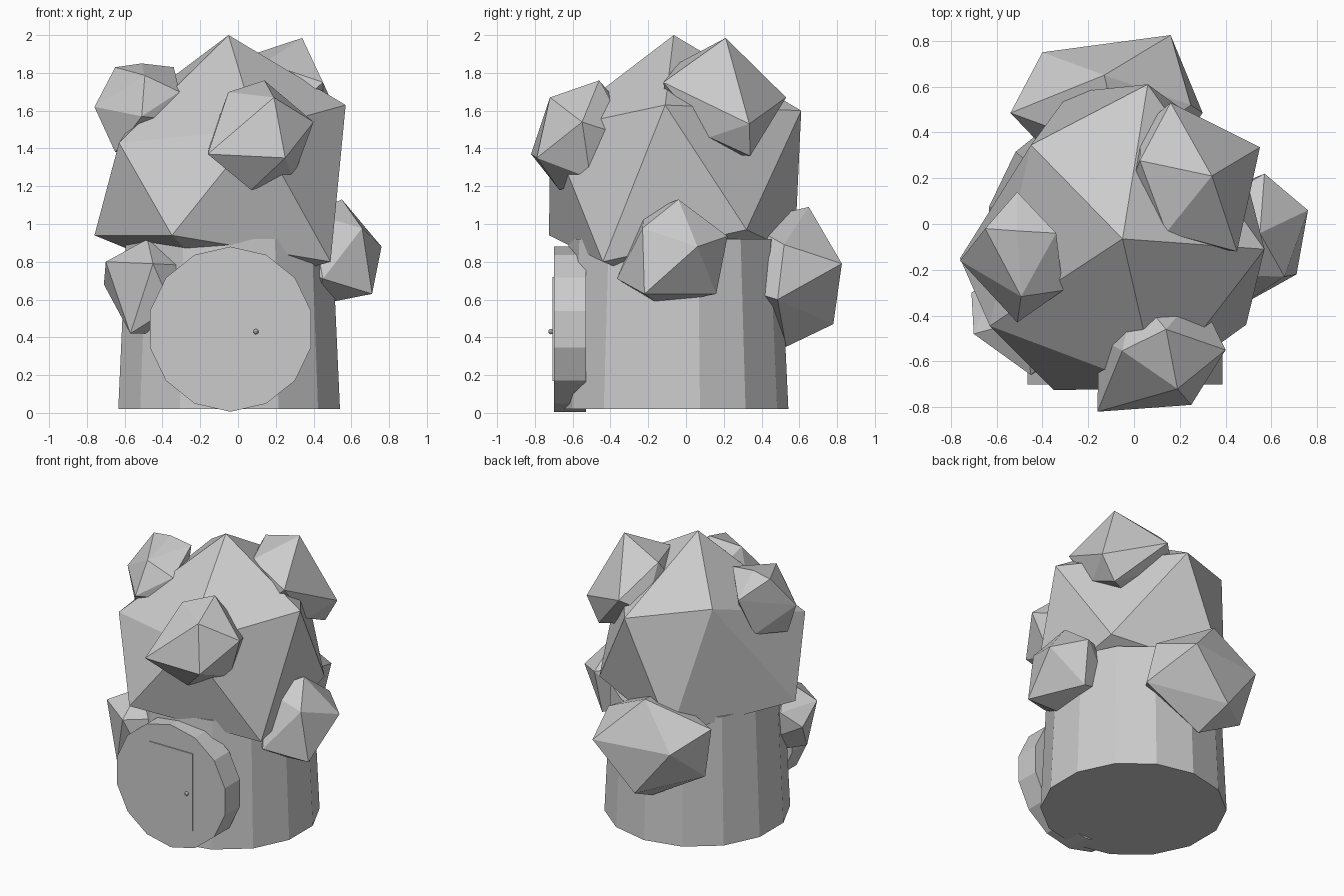
import bpy, bmesh
from math import pi
from mathutils import Vector, Matrix

if "Cube" in bpy.data.objects:
    bpy.data.objects.remove(bpy.data.objects["Cube"])


def finish(name, bm):
    bmesh.ops.recalc_face_normals(bm, faces=bm.faces)
    me = bpy.data.meshes.new(name)
    bm.to_mesh(me)
    bm.free()
    ob = bpy.data.objects.new(name, me)
    bpy.context.collection.objects.link(ob)
    return ob


def cone(name, r1, r2, depth, loc, sides=14, rot=None):
    bm = bmesh.new()
    bmesh.ops.create_cone(bm, cap_ends=True, segments=sides, radius1=r1, radius2=r2,
                          depth=depth, matrix=Matrix.Translation(loc) @ (rot or Matrix()))
    return finish(name, bm)


def clump(name, centre, size, *corners):
    """Stretched icosahedron: first two corners orient it, all corners pull the nearest vertex."""
    c, s = Vector(centre), Vector(size)
    local = lambda p: Vector([(a - b) / k for a, b, k in zip(p, c, s)])
    bm = bmesh.new()
    bmesh.ops.create_icosphere(bm, subdivisions=1, radius=1)
    vs = sorted(bm.verts, key=lambda v: -v.co.z)

    def frame(z, x):
        z = z.normalized()
        x = (x - z * x.dot(z)).normalized()
        return Matrix((x, z.cross(x), z)).transposed()

    rot = (frame(local(corners[0]), local(corners[1]))
           @ frame(vs[0].co.copy(), vs[1].co.copy()).transposed())
    for v in bm.verts:
        p = rot @ v.co
        v.co = c + Vector((p.x * s.x, p.y * s.y, p.z * s.z))
    free = list(bm.verts)
    for p in corners:
        v = min(free, key=lambda v: (v.co - Vector(p)).length)
        v.co = p
        free.remove(v)
    # rebuild the skin so it stays convex
    pts = [v.co.copy() for v in bm.verts]
    bm.clear()
    return hull(name, pts, bm)


def hull(name, pts, bm=None):
    bm = bm or bmesh.new()
    for p in pts:
        bm.verts.new(p)
    bmesh.ops.convex_hull(bm, input=bm.verts)
    bmesh.ops.delete(bm, geom=[v for v in bm.verts if not v.link_faces], context='VERTS')
    return finish(name, bm)


# Tapered trunk
cone("trunk", 0.602, 0.56, 0.9, (-0.047, -0.06, 0.47))

# Round door frame, door panel and knob
facing = Matrix.Rotation(pi / 2, 4, 'X')
cone("door_frame", 0.437, 0.437, 0.17, (-0.04, -0.615, 0.443), rot=facing)
bm = bmesh.new()
bmesh.ops.create_cube(bm, size=1, matrix=Matrix.Translation((-0.035, -0.657, 0.445))
                      @ Matrix.Diagonal((0.34, 0.1, 0.55, 1)))
finish("door_panel", bm)
bm = bmesh.new()
bmesh.ops.create_uvsphere(bm, u_segments=8, v_segments=6, radius=0.014,
                          matrix=Matrix.Translation((0.095, -0.715, 0.43)))
finish("door_knob", bm)

# Main canopy: an uneven twelve-cornered boulder
hull("canopy", [
    (-0.05, -0.065, 2.0),
    (0.57, -0.11, 1.63), (0.06, 0.61, 1.6), (-0.45, 0.345, 1.7),
    (-0.63, -0.445, 1.43), (0.1, -0.72, 1.5),
    (0.49, -0.44, 0.8), (0.46, 0.32, 0.97), (-0.28, 0.575, 0.85),
    (-0.76, -0.15, 0.94), (-0.35, -0.725, 0.94), (-0.05, -0.06, 0.65)])

# Small foliage clumps: centre, size, then a few uneven corners
clump("front_clump", (0.12, -0.53, 1.47), (0.28, 0.28, 0.29),
      (0.19, -0.72, 1.67), (0.25, -0.79, 1.35), (-0.16, -0.82, 1.37),
      (0.40, -0.55, 1.54), (0.07, -0.67, 1.18), (0.14, -0.46, 1.76))
clump("left_clump", (-0.53, -0.14, 1.61), (0.22, 0.27, 0.24),
      (-0.51, -0.03, 1.85), (-0.51, -0.43, 1.57), (-0.76, -0.16, 1.62),
      (-0.31, -0.29, 1.70), (-0.65, -0.02, 1.83), (-0.34, -0.04, 1.83),
      (-0.65, -0.22, 1.38), (-0.51, 0.14, 1.7))
clump("upper_right_clump", (0.24, 0.2, 1.67), (0.31, 0.32, 0.31),
      (0.34, 0.21, 1.985), (0.55, 0.335, 1.53), (0.16, 0.53, 1.67),
      (0.45, -0.12, 1.75), (0.45, 0.34, 1.36))
clump("lower_right_clump", (0.48, -0.06, 0.84), (0.27, 0.29, 0.29),
      (0.76, 0.06, 0.88), (0.71, -0.22, 0.63), (0.55, -0.04, 1.13),
      (0.57, 0.22, 0.935), (0.55, 0.16, 0.63), (0.45, -0.365, 0.71))
clump("back_clump", (-0.12, 0.5, 0.73), (0.41, 0.31, 0.37),
      (-0.4, 0.75, 0.8), (-0.13, 0.65, 1.09), (0.16, 0.825, 0.79),
      (-0.54, 0.485, 0.92), (-0.14, 0.78, 0.47), (0.3, 0.485, 0.6), (-0.1, 0.53, 0.35))
clump("lower_left_clump", (-0.47, -0.41, 0.67), (0.24, 0.25, 0.25),
      (-0.7, -0.48, 0.8), (-0.45, -0.66, 0.79), (-0.57, -0.55, 0.42),
      (-0.71, -0.3, 0.68), (-0.48, -0.42, 0.92))
